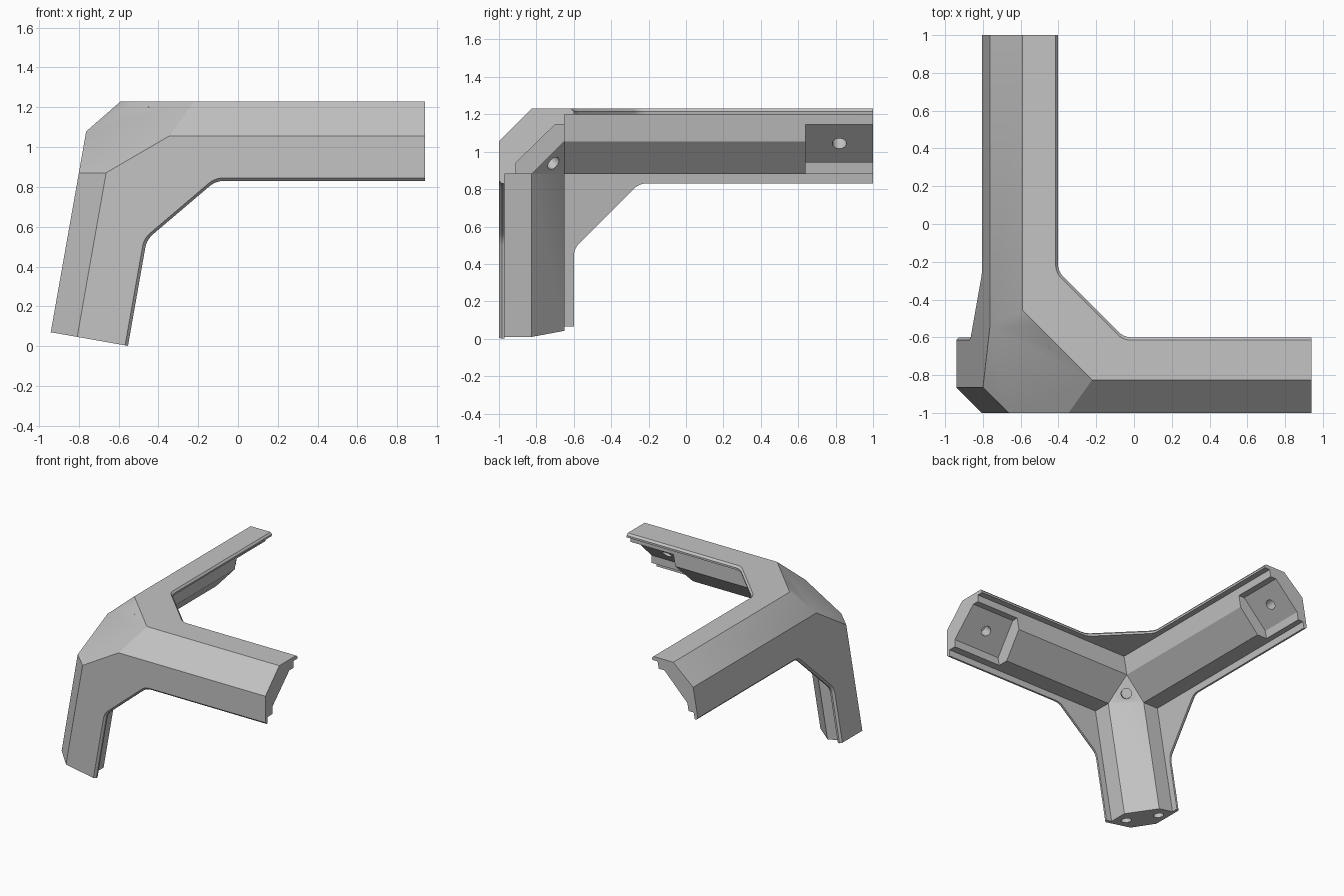
import bpy, bmesh, math
from mathutils import Vector, Matrix

cube = bpy.data.objects.get("Cube")
if cube:
    bpy.data.objects.remove(cube, do_unlink=True)

LEAN = math.tan(math.radians(10))
DOWN = Vector((-math.sin(math.radians(10)), 0, -math.cos(math.radians(10))))
FAR = 2.2


def place(a, b, c):
    """Distances from the outer corner (right, back, down) to world space."""
    return Vector((a - 0.736 - LEAN * c, b - 1, 1.23 - c))


def on_axis(axis, u, v, t):
    """Point with u, v across and t along the given axis (0 right, 1 back, 2 down)."""
    p = [u, v]
    p.insert(axis, t)
    return place(*p)


def loft(bm, rings):
    """Closed solid through rings of equal length."""
    loops = [[bm.verts.new(p) for p in ring] for ring in rings]
    n = len(loops[0])
    for low, high in zip(loops, loops[1:]):
        for i in range(n):
            j = (i + 1) % n
            bm.faces.new((low[i], low[j], high[j], high[i]))
    bm.faces.new(loops[0])
    bm.faces.new(loops[-1])


def prism(bm, axis, profile, start, end):
    loft(bm, [[on_axis(axis, u, v, t) for u, v in profile] for t in (start, end)])


def make_object(name, bm):
    bmesh.ops.recalc_face_normals(bm, faces=bm.faces)
    mesh = bpy.data.meshes.new(name)
    bm.to_mesh(mesh)
    bm.free()
    obj = bpy.data.objects.new(name, mesh)
    bpy.context.collection.objects.link(obj)
    return obj


def web_outline(p, q, s, inset):
    """L shape with a diagonal web u + v = s and rounded inner corners."""
    p, q, s = p - inset, q - inset, s - inset * math.sqrt(2)
    one, two = Vector((s - q, q)), Vector((p, s - p))
    diagonal = (two - one).normalized()
    points = [Vector((0.01, 0.01)), Vector((FAR, 0.01)), Vector((FAR, q))]
    for corner, before, after in ((one, Vector((1, 0)), diagonal),
                                  (two, -diagonal, Vector((0, 1)))):
        for i in range(6):
            t = i / 5
            points.append(corner + 0.04 * ((1 - t) ** 2 * before + t * t * after))
    return points + [Vector((p, FAR)), Vector((0.01, FAR))]


# Three cover plates with bevelled edges, and the thick arm bodies behind them
bm = bmesh.new()
for axis, p, q, s in ((2, 0.336, 0.4, 1.086), (1, 0.4, 0.4, 1.095), (0, 0.4, 0.4, 1.15)):
    loft(bm, [[on_axis(axis, u, v, depth) for u, v in web_outline(p, q, s, inset)]
              for depth, inset in ((0, 0.015), (0.015, 0), (0.03, 0))])

top_joint, front_joint, side_joint = (0.29, 0.35, 0.175), (0.35, 0.175, 0.35), (0.16, 0.35, 0.35)
for axis, first, second in ((0, top_joint, front_joint),
                            (1, top_joint, side_joint),
                            (2, front_joint, side_joint)):
    e1 = [first[i] for i in range(3) if i != axis]
    e2 = [second[i] for i in range(3) if i != axis]
    lo = 0.012
    prism(bm, axis, [(lo, lo), (e1[0], lo), e1, e2, (lo, e2[1])], 0.014, FAR)

# Flat gusset where the three bodies meet
joints = [place(*p) for p in (top_joint, front_joint, side_joint)]
tip = bm.verts.new(place(0.1, 0.1, 0.1))
tri = [bm.verts.new(p) for p in joints]
bm.faces.new(tri)
for i in range(3):
    bm.faces.new((tri[i], tri[(i + 1) % 3], tip))
bracket = make_object("corner_bracket", bm)

# Cutters: end recesses and screw holes
bm = bmesh.new()
prism(bm, 0, [(0.09, 0.37), (0.09, 0.29), (0.3, 0.085), (0.37, 0.085), (0.37, 0.37)], 1.316, 2.4)
prism(bm, 1, [(0.075, 0.37), (0.075, 0.29), (0.24, 0.085), (0.32, 0.085), (0.32, 0.37)], 1.64, 2.4)
recess_cutter = make_object("recess_cutter", bm)


def hole(bm, centre, direction, radius=0.038, depth=0.09):
    turn = Vector(direction).to_track_quat('Z', 'Y').to_matrix().to_4x4()
    bmesh.ops.create_cone(bm, cap_ends=True, segments=24, radius1=radius, radius2=radius,
                          depth=depth * 2, matrix=Matrix.Translation(centre) @ turn)


bm = bmesh.new()
hole(bm, place(1.5, 0.195, 0.1875), (0, 1, -1))
hole(bm, place(0.16, 1.82, 0.1875), (1, 0, -1))
hole(bm, sum(joints, Vector()) / 3, (joints[1] - joints[0]).cross(joints[2] - joints[0]))
for a, b in ((0.255, 0.085), (0.085, 0.255)):
    hole(bm, place(a, b, 1.19 + 0.03 * a / 0.255), DOWN, depth=0.12)
hole_cutter = make_object("hole_cutter", bm)

# Envelope: outer chamfers, corner facet and squared arm ends
bm = bmesh.new()
bmesh.ops.create_cube(bm, size=6)
inside = place(0.25, 0.25, 0.25)


def trim(point, normal):
    if (inside - point).dot(normal) > 0:
        normal = -normal
    cut = bmesh.ops.bisect_plane(bm, geom=bm.verts[:] + bm.edges[:] + bm.faces[:],
                                 plane_co=point, plane_no=normal, clear_outer=True)
    edges = [e for e in cut["geom_cut"] if isinstance(e, bmesh.types.BMEdge)]
    bmesh.ops.contextual_create(bm, geom=edges)


for axis, u, v in ((0, 0.175, 0.175), (1, 0.147, 0.152), (2, 0.137, 0.135)):
    p = on_axis(axis, u, 0, 0)
    trim(p, (on_axis(axis, 0, v, 0) - p).cross(on_axis(axis, u, 0, 1) - p))
p = place(0.69, 0, 0)
trim(p, (place(0, 0.69, 0) - p).cross(place(0, 0, 0.69 / 1.54) - p))
trim(Vector((0.94, 0, 0)), Vector((1, 0, 0)))
trim(Vector((0, 1, 0)), Vector((0, 1, 0)))
trim(Vector((-0.545, 0, 0)), DOWN)
envelope = make_object("envelope", bm)

# Combine everything into one clean solid
for helper, operation in ((recess_cutter, 'DIFFERENCE'), (envelope, 'INTERSECT'),
                          (hole_cutter, 'DIFFERENCE')):
    mod = bracket.modifiers.new(helper.name, 'BOOLEAN')
    mod.object, mod.operation, mod.solver = helper, operation, 'EXACT'
    mod.use_self = helper is recess_cutter
bpy.context.view_layer.update()
depsgraph = bpy.context.evaluated_depsgraph_get()
solid = bpy.data.meshes.new_from_object(bracket.evaluated_get(depsgraph))
bracket.modifiers.clear()
bracket.data = solid
for helper in (recess_cutter, envelope, hole_cutter):
    bpy.data.objects.remove(helper, do_unlink=True)

# Plain grey finish
grey = bpy.data.materials.new("plain_grey")
grey.use_nodes = True
colour = (0.55, 0.55, 0.55, 1)
grey.diffuse_color = colour
grey.node_tree.nodes["Principled BSDF"].inputs["Base Color"].default_value = colour
solid.materials.clear()
solid.materials.append(grey)

bpy.ops.object.select_all(action='DESELECT')
bracket.select_set(True)
bpy.context.view_layer.objects.active = bracket
bpy.ops.object.shade_smooth_by_angle(angle=math.radians(30))
